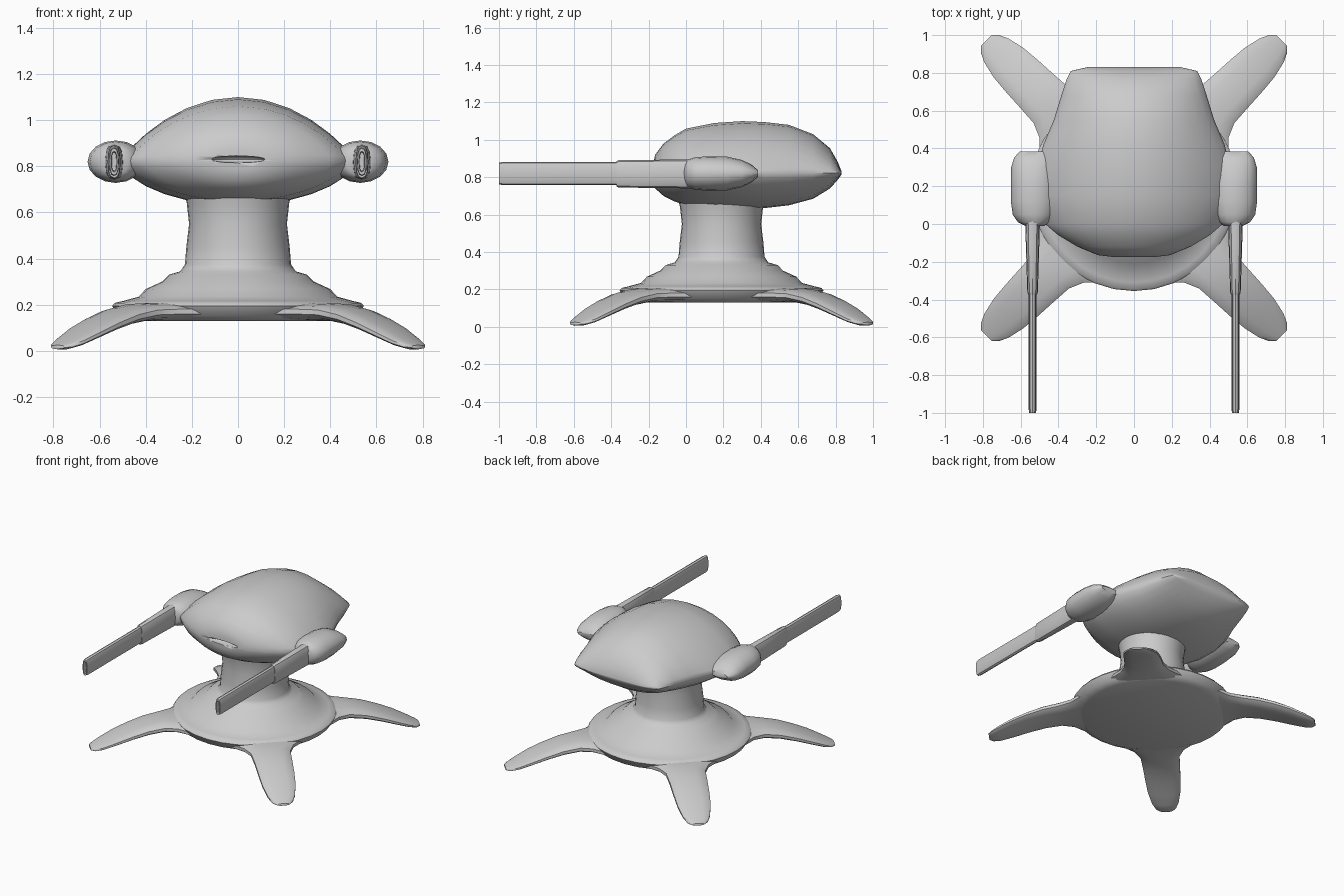
import bpy
import bmesh
import math
from mathutils import Matrix, Vector

cube = bpy.data.objects.get("Cube")
if cube:
    bpy.data.objects.remove(cube, do_unlink=True)

grey = bpy.data.materials.new("light_grey")
grey.use_nodes = True
grey.diffuse_color = (0.6, 0.6, 0.6, 1)
grey.node_tree.nodes["Principled BSDF"].inputs["Base Color"].default_value = (0.6, 0.6, 0.6, 1)


def finish(name, bm, angle=40):
    bmesh.ops.recalc_face_normals(bm, faces=bm.faces)
    mesh = bpy.data.meshes.new(name)
    bm.to_mesh(mesh)
    bm.free()
    mesh.materials.append(grey)
    obj = bpy.data.objects.new(name, mesh)
    bpy.context.collection.objects.link(obj)
    bpy.ops.object.select_all(action='DESELECT')
    obj.select_set(True)
    bpy.context.view_layer.objects.active = obj
    bpy.ops.object.shade_smooth_by_angle(angle=math.radians(angle))
    return obj


def loft(name, rings, angle=40, matrix=None):
    """Skin a list of equal point rings and cap both ends."""
    bm = bmesh.new()
    loops = [[bm.verts.new(p) for p in ring] for ring in rings]
    n = len(loops[0])
    for a, b in zip(loops, loops[1:]):
        for i in range(n):
            j = (i + 1) % n
            bm.faces.new((a[i], a[j], b[j], b[i]))
    bm.faces.new(loops[0])
    bm.faces.new(loops[-1])
    if matrix:
        bm.transform(matrix)
    return finish(name, bm, angle)


def oval(y, cx, cz, hw, hh, n=16, power=1.0):
    """Upright ring facing along y."""
    pts = []
    for i in range(n):
        a = 2 * math.pi * i / n
        s, c = math.sin(a), math.cos(a)
        pts.append(Vector((cx + hw * math.copysign(abs(s) ** power, s), y,
                           cz + hh * math.copysign(abs(c) ** power, c))))
    return pts


# Head: sections along y as (y, half width, top, bottom, upper fullness)
HEAD = [(-.175, .11, .87, .79, 1), (-.165, .19, .92, .74, 1), (-.12, .30, .98, .70, 1.2),
        (-.06, .40, 1.025, .67, 1.4), (0, .47, 1.06, .65, 1.6), (.15, .51, 1.09, .633, 1.8),
        (.3, .51, 1.1, .63, 1.8), (.42, .48, 1.095, .635, 1.7), (.55, .425, 1.08, .65, 1.5),
        (.68, .385, 1.03, .685, 1.4), (.77, .355, .955, .74, 1.3), (.81, .335, .885, .785, 1.2),
        (.832, .24, .83, .815, 1)]
EDGE_Z = .823
rings = []
for y, w, top, bottom, full in HEAD:
    ring = []
    for i in range(28):
        a = 2 * math.pi * i / 28
        c = math.cos(a)
        z = (top - EDGE_Z) * c ** full if c > 0 else -(EDGE_Z - bottom) * abs(c) ** 1.2
        ring.append((w * math.sin(a), y, EDGE_Z + z))
    rings.append(ring)
head = loft("head", rings, 45)

# Narrow slot cut in the nose
bm = bmesh.new()
bmesh.ops.create_uvsphere(bm, u_segments=20, v_segments=10, radius=1,
                          matrix=Matrix.Translation((0, -.18, .83)) @ Matrix.Diagonal((.12, .05, .015, 1)))
cutter = finish("slot_cutter", bm)
cutter.hide_render = True
mod = head.modifiers.new("slot", 'BOOLEAN')
mod.operation = 'DIFFERENCE'
mod.solver = 'EXACT'
mod.object = cutter
bpy.context.view_layer.objects.active = head
bpy.ops.object.modifier_apply(modifier=mod.name)
bpy.data.objects.remove(cutter, do_unlink=True)

# Side pods and guns, one set per side
POD = [(-.01, .525, .05, .06), (.01, .53, .085, .075), (.05, .53, .112, .087), (.12, .53, .122, .092),
       (.22, .53, .122, .09), (.30, .53, .12, .072), (.35, .525, .11, .048), (.385, .52, .085, .018)]
for side, label in ((1, "left"), (-1, "right")):
    loft("pod_" + label, [oval(y, side * x, .82, hw, hh) for y, x, hw, hh in POD], 50)
    gx = side * .537
    # Sleeve with a stepped front end
    loft("gun_sleeve_" + label,
         [oval(y, gx, .818, hw, hh, 12, .75) for y, hw, hh in
          ((.06, .04, .078), (-.1, .036, .076), (-.36, .028, .073), (-.372, .024, .068))], 40)
    # Barrel with a hollow muzzle
    loft("gun_barrel_" + label,
         [oval(y, gx, .82, hw, hh, 12, .75) for y, hw, hh in
          ((-.35, .021, .062), (-.98, .021, .062), (-1, .018, .058), (-1, .012, .045), (-.95, .01, .04))], 40)

# Stepped base and neck, turned around the vertical axis
CENTRE = Vector((0, .19, 0))
BASE = [(.47, .13), (.52, .15), (.545, .195), (.535, .208), (.50, .216), (.43, .235), (.40, .268),
        (.33, .30), (.30, .33), (.25, .345), (.23, .375), (.224, .45), (.212, .55), (.222, .64), (.24, .72)]
rings = [[CENTRE + Vector((r * math.cos(k * math.pi / 16), r * math.sin(k * math.pi / 16), z))
          for k in range(32)] for r, z in BASE]
loft("base_and_neck", rings, 40)

# Splayed legs: (distance out, half width, centre height, half thickness)
LEG = [(.38, .30, .168, .036), (.46, .25, .17, .038), (.54, .17, .17, .038), (.62, .135, .167, .038),
       (.73, .128, .148, .036), (.84, .122, .115, .032), (.94, .113, .078, .028),
       (1.03, .092, .04, .022), (1.08, .068, .022, .016), (1.105, .042, .017, .008)]
leg_rings = [oval(r, 0, z, hw, hh, 14, .85) for r, hw, z, hh in LEG]
for k, label in enumerate(("back_left", "back_right", "front_right", "front_left")):
    turn = Matrix.Translation(CENTRE) @ Matrix.Rotation(math.radians(-45 + 90 * k), 4, 'Z')
    loft("leg_" + label, leg_rings, 50, turn)
